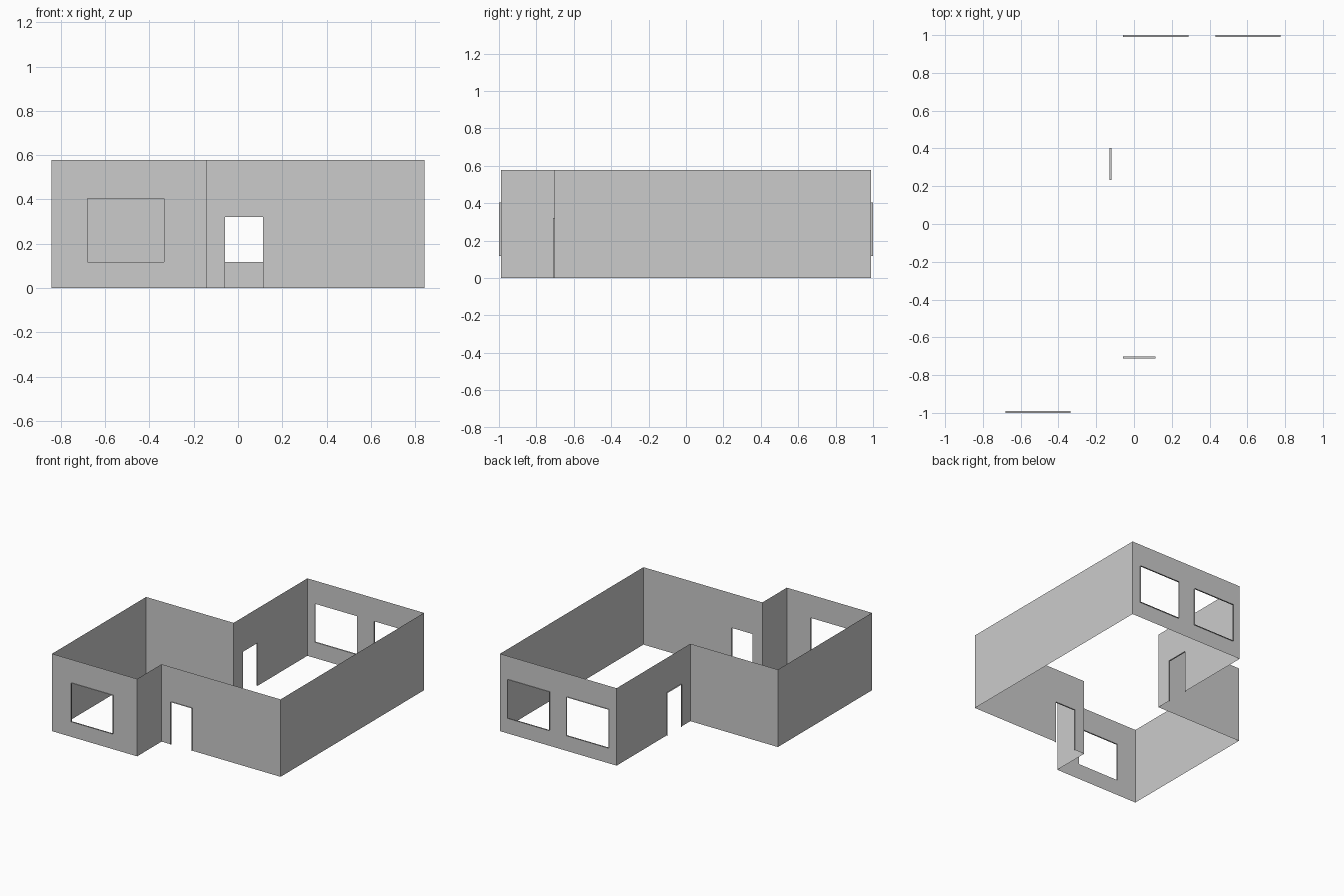
import bpy, bmesh
from mathutils import Vector

if "Cube" in bpy.data.objects:
    bpy.data.objects.remove(bpy.data.objects["Cube"])

HEIGHT, REVEAL = 0.578, 0.01
SILL, HEAD, DOOR = 0.118, 0.405, 0.32


def wall(name, start, end, openings=()):
    """Thin wall from start to end; openings are (from, to, bottom, top) along it."""
    a, b = Vector((*start, 0)), Vector((*end, 0))
    along = (b - a).normalized()
    out = Vector((along.y, -along.x, 0))
    length = (b - a).length
    bm = bmesh.new()

    def quad(*pts):
        bm.faces.new([bm.verts.new(a + along * u + Vector((0, 0, z)) + out * d)
                      for u, z, d in pts])

    # wall panels around the openings
    us = sorted({0, length, *(v for o in openings for v in o[:2])})
    zs = sorted({0, HEIGHT, *(v for o in openings for v in o[2:])})
    for u0, u1 in zip(us, us[1:]):
        for z0, z1 in zip(zs, zs[1:]):
            u, z = (u0 + u1) / 2, (z0 + z1) / 2
            if not any(o[0] < u < o[1] and o[2] < z < o[3] for o in openings):
                quad((u0, z0, 0), (u1, z0, 0), (u1, z1, 0), (u0, z1, 0))

    # shallow projecting rims (doors have no sill)
    for u0, u1, z0, z1 in openings:
        ring = [(u0, z0), (u0, z1), (u1, z1), (u1, z0)]
        for i in range(4 if z0 > 0 else 3):
            p, q = ring[i], ring[(i + 1) % 4]
            quad((*p, 0), (*q, 0), (*q, REVEAL), (*p, REVEAL))

    bmesh.ops.remove_doubles(bm, verts=bm.verts, dist=1e-5)
    mesh = bpy.data.meshes.new(name)
    bm.to_mesh(mesh)
    bm.free()
    bpy.context.collection.objects.link(bpy.data.objects.new(name, mesh))


# Footprint corners, counter-clockwise
X, Y = 0.843, 0.99
STEP_X, STEP_Y = -0.14, -0.702
NOTCH_X, NOTCH_Y = -0.12, 0.12

wall("front_wing_wall", (-X, -Y), (STEP_X, -Y),
     [(X - 0.68, X - 0.335, SILL, HEAD)])
wall("front_step_wall", (STEP_X, -Y), (STEP_X, STEP_Y))
wall("entrance_wall", (STEP_X, STEP_Y), (X, STEP_Y),
     [(-0.058 - STEP_X, 0.114 - STEP_X, 0, DOOR)])
wall("right_wall", (X, STEP_Y), (X, Y))
wall("back_wall", (X, Y), (NOTCH_X, Y),
     [(X - 0.776, X - 0.432, SILL, HEAD), (X - 0.289, X + 0.058, SILL, HEAD)])
wall("side_door_wall", (NOTCH_X, Y), (NOTCH_X, NOTCH_Y),
     [(Y - 0.402, Y - 0.232, 0, DOOR)])
wall("notch_wall", (NOTCH_X, NOTCH_Y), (-X, NOTCH_Y))
wall("left_wall", (-X, NOTCH_Y), (-X, -Y))
